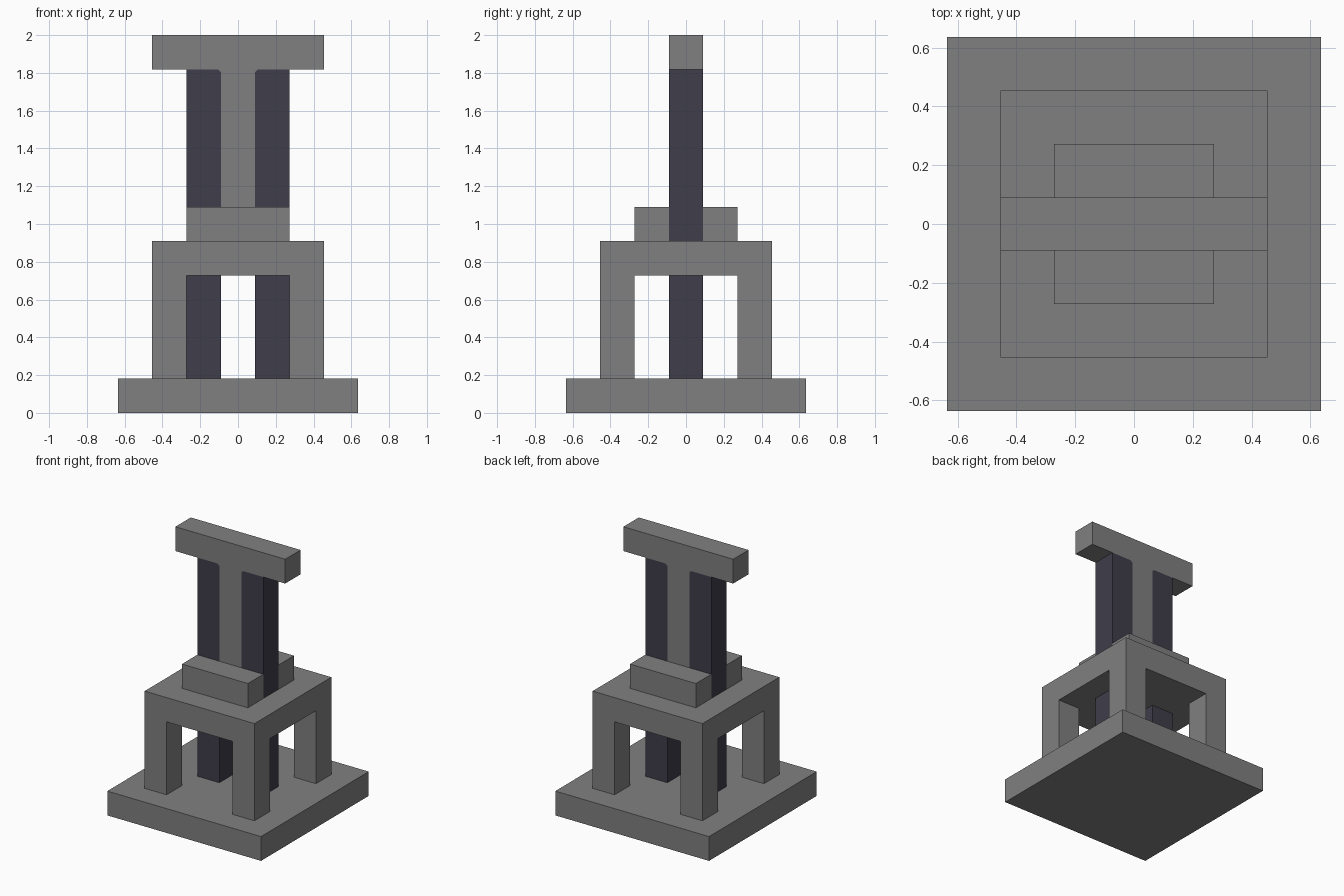
import bpy
import bmesh

default = bpy.data.objects.get("Cube")
if default:
    bpy.data.objects.remove(default, do_unlink=True)

U = 2 / 11          # one block of the modular grid
FLARE = 0.08        # small cut where the column spreads under the crossbar


def make_material(name, rgb):
    mat = bpy.data.materials.new(name)
    mat.use_nodes = True
    colour = (*rgb, 1)
    mat.diffuse_color = colour
    mat.node_tree.nodes["Principled BSDF"].inputs["Base Color"].default_value = colour
    return mat


stone = make_material("grey stone", (0.216, 0.216, 0.216))
dark = make_material("dark slate", (0.05, 0.047, 0.07))


def prism(name, profile, y0, y1, mat):
    """Extrude an x-z outline, in blocks, from y0 to y1."""
    bm = bmesh.new()
    face = bm.faces.new([bm.verts.new((x * U, y0 * U, z * U)) for x, z in profile])
    grown = bmesh.ops.extrude_face_region(bm, geom=[face])
    verts = [g for g in grown["geom"] if isinstance(g, bmesh.types.BMVert)]
    bmesh.ops.translate(bm, verts=verts, vec=(0, (y1 - y0) * U, 0))
    bmesh.ops.recalc_face_normals(bm, faces=bm.faces)
    mesh = bpy.data.meshes.new(name)
    bm.to_mesh(mesh)
    bm.free()
    mesh.materials.append(mat)
    obj = bpy.data.objects.new(name, mesh)
    bpy.context.collection.objects.link(obj)
    return obj


def box(name, x0, x1, y0, y1, z0, z1, mat=stone):
    return prism(name, [(x0, z0), (x1, z0), (x1, z1), (x0, z1)], y0, y1, mat)


# Base plinth and table slab
box("base", -3.5, 3.5, -3.5, 3.5, 0, 1)
box("table_slab", -2.5, 2.5, -2.5, 2.5, 4, 5)

# Four corner legs
for side, x in (("right", -2), ("left", 2)):
    for end, y in (("front", -2), ("back", 2)):
        box(f"{end}_{side}_leg", x - .5, x + .5, y - .5, y + .5, 1, 4)

# Steps in front of and behind the column
box("front_step", -1.5, 1.5, -1.5, -.5, 5, 6)
box("back_step", -1.5, 1.5, .5, 1.5, 5, 6)

# Dark posts running from the base to the crossbar, notched at the inner top
for side, s in (("right", -1), ("left", 1)):
    outline = [(.5, 1), (1.5, 1), (1.5, 10), (.5 + FLARE, 10), (.5, 10 - FLARE)]
    prism(f"{side}_post", [(s * x, z) for x, z in outline], -.5, .5, dark)

# Central column between the posts, flared at its top, and the crossbar
half = [(.5, 5), (.5, 10 - FLARE), (.5 + FLARE, 10)]
prism("column", half + [(-x, z) for x, z in reversed(half)], -.5, .5, stone)
box("crossbar", -2.5, 2.5, -.5, .5, 10, 11)
